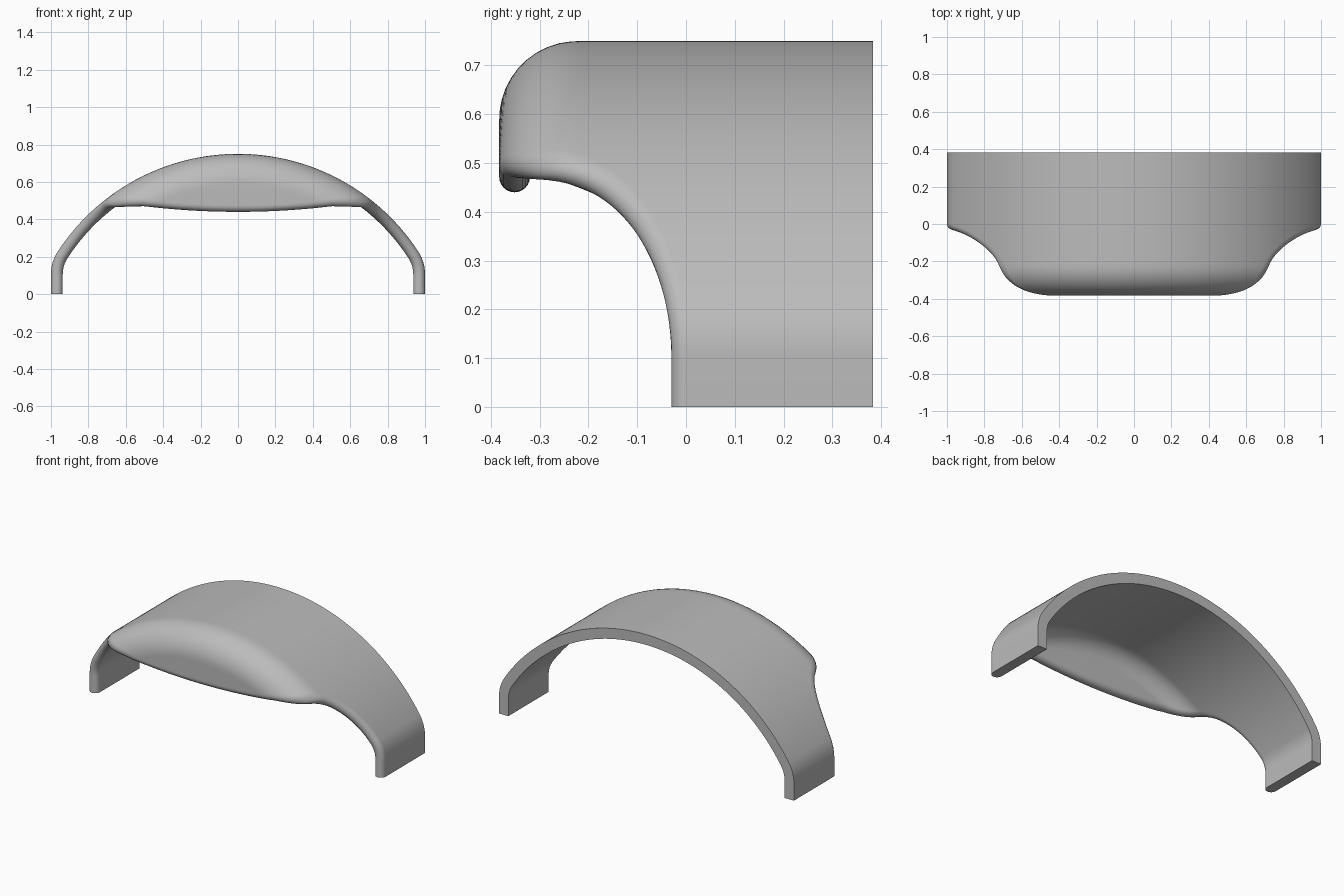
import bpy, bmesh, math

if "Cube" in bpy.data.objects:
    bpy.data.objects.remove(bpy.data.objects["Cube"])

T = 0.063                 # shell thickness
H = T / 2
BACK, FRONT = 0.383, -0.383
R_HOOD = 0.16             # outer rounding between roof and front curtain
R_MID = R_HOOD - H
R_ARCH, Z_ARCH = 1.15, -0.40   # large roof arc
R_SHO, Z_SHO = 0.22, 0.1065    # shoulder arc above each leg
STRAIGHT = BACK - (FRONT + R_HOOD)
ARC = R_MID * math.pi / 2


def arch_stations():
    """Right half of the arch, top to foot: (x, z, angle of outward normal from vertical)."""
    out = []
    phi0 = math.atan2(1 - R_SHO, Z_SHO - Z_ARCH)
    n = 130
    for i in range(n + 1):
        a = phi0 * i / n
        out.append((R_ARCH * math.sin(a), Z_ARCH + R_ARCH * math.cos(a), a))
    for i in range(1, 19):
        a = phi0 + (math.pi / 2 - phi0) * i / 18
        out.append((1 - R_SHO + R_SHO * math.sin(a), Z_SHO + R_SHO * math.cos(a), a))
    out += [(1, 0.05, math.pi / 2), (1, 0, math.pi / 2)]
    return out


def section(w, h):
    """Depth y and inward distance d at length w along the mid path, offset h outward."""
    if w < STRAIGHT:
        return BACK - w, H - h
    if w < STRAIGHT + ARC:
        a = (w - STRAIGHT) / R_MID
        r = R_MID + h
        return FRONT + R_HOOD - r * math.sin(a), R_HOOD - r * math.cos(a)
    return FRONT + H - h, R_HOOD + (w - STRAIGHT - ARC)


def place(st, w, h):
    x, z, a = st
    y, d = section(w, h)
    return x - math.sin(a) * d, y, z - math.cos(a) * d


def removed(p, off):
    """True inside the curved side opening or below the front lip."""
    x, y, z = p
    if y < -0.28:
        return z < 0.44 + 0.03 * min(1, (x / 0.5) ** 2) + off
    q = (y + 0.28) / (0.25 + off)
    return q < 1 and z < 0.10 + (0.37 + off) * math.sqrt(1 - q * q)


def trim(st, off):
    """Length along the section at which it meets the opening."""
    w = 0
    while w < 1.6 and not removed(place(st, w, 0), off):
        w += 0.01
    lo, hi = w - 0.01, w
    for _ in range(25):
        m = (lo + hi) / 2
        if removed(place(st, m, 0), off):
            hi = m
        else:
            lo = m
    return lo


def loop(st):
    """Closed cross-section: outer skin, rounded rim, inner skin."""
    wc, wf = trim(st, H), trim(st, 0)
    n, c = 44, 12
    ws = [wc * (1 - (1 - k / n) ** 1.3) for k in range(n + 1)]
    pts = [(w, H) for w in ws]
    for k in range(1, c):
        t = math.pi * k / c
        pts.append((wc + (wf - wc) * math.sin(t), H * math.cos(t)))
    pts += [(w, -H) for w in reversed(ws)]
    return [place(st, w, h) for w, h in pts]


# Hooded arch shell: sections lofted from the left foot to the right foot
half = [loop(s) for s in arch_stations()]
loops = [[(-x, y, z) for x, y, z in l] for l in reversed(half[1:])] + half
bm = bmesh.new()
rings = [[bm.verts.new(p) for p in l] for l in loops]
for a, b in zip(rings, rings[1:]):
    for i in range(len(a)):
        j = (i + 1) % len(a)
        bm.faces.new((a[i], a[j], b[j], b[i]))
bm.faces.new(rings[0])
bm.faces.new(rings[-1])
bmesh.ops.recalc_face_normals(bm, faces=bm.faces)
mesh = bpy.data.meshes.new("hooded_arch_shell")
bm.to_mesh(mesh)
bm.free()

grey = bpy.data.materials.new("plain grey")
grey.diffuse_color = (0.5, 0.5, 0.5, 1)
grey.use_nodes = True
grey.node_tree.nodes["Principled BSDF"].inputs["Base Color"].default_value = grey.diffuse_color
mesh.materials.append(grey)
shell = bpy.data.objects.new("hooded_arch_shell", mesh)
bpy.context.collection.objects.link(shell)
bpy.context.view_layer.objects.active = shell
shell.select_set(True)
bpy.ops.object.shade_smooth_by_angle(angle=math.radians(40))
